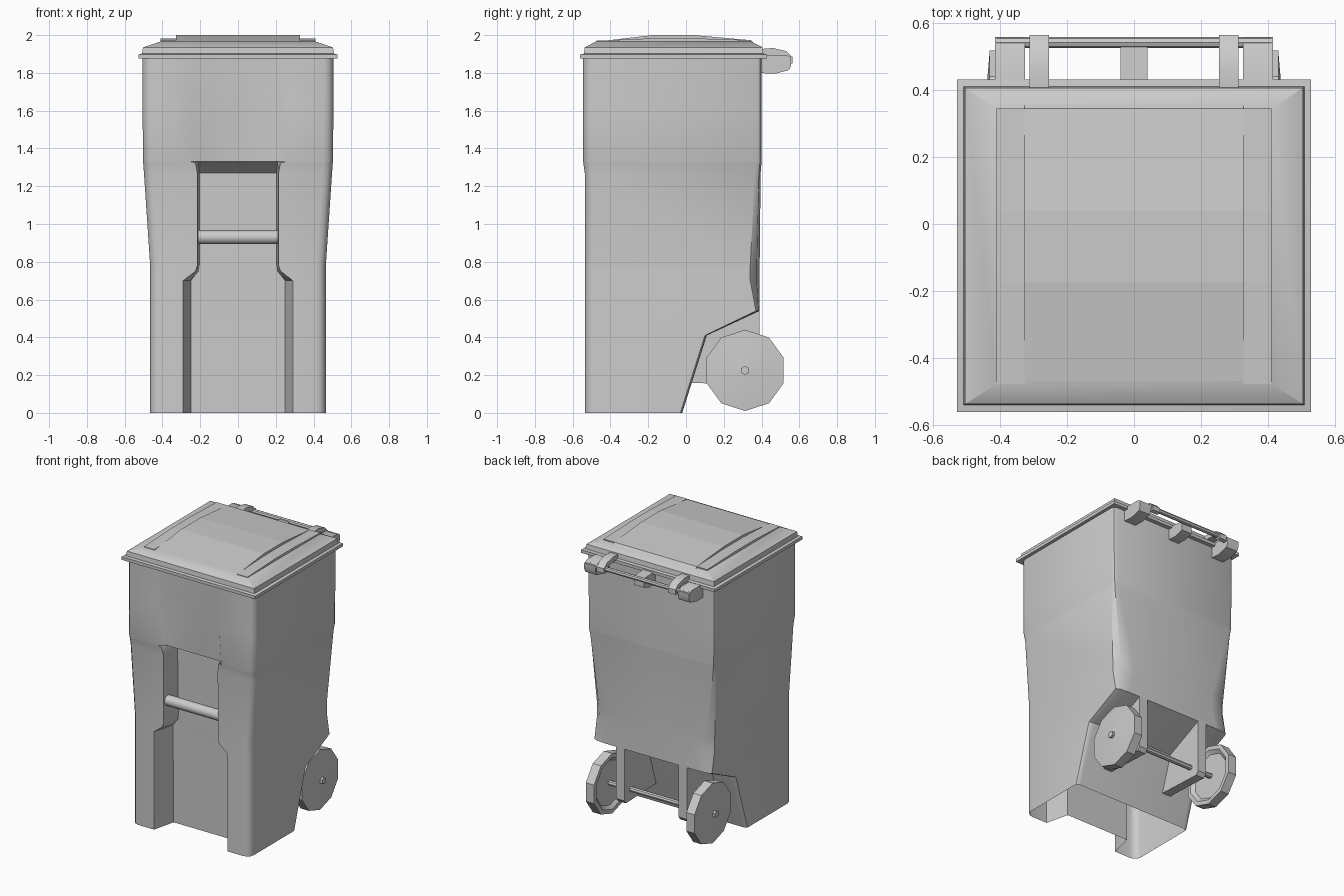
import bpy, bmesh, math
from mathutils import Matrix

if "Cube" in bpy.data.objects:
    bpy.data.objects.remove(bpy.data.objects["Cube"])


def finish(name, bm, angle=None):
    bmesh.ops.recalc_face_normals(bm, faces=bm.faces[:])
    me = bpy.data.meshes.new(name)
    bm.to_mesh(me)
    bm.free()
    ob = bpy.data.objects.new(name, me)
    bpy.context.collection.objects.link(ob)
    if angle:
        bpy.ops.object.select_all(action='DESELECT')
        ob.select_set(True)
        bpy.context.view_layer.objects.active = ob
        bpy.ops.object.shade_smooth_by_angle(angle=math.radians(angle))
    return ob


def loft(name, rings, cap=(False, False), angle=None):
    """Skin a list of closed rings with quads."""
    bm = bmesh.new()
    vs = [[bm.verts.new(p) for p in r] for r in rings]
    n = len(vs[0])
    for a, b in zip(vs, vs[1:]):
        for i in range(n):
            j = (i + 1) % n
            bm.faces.new((a[i], a[j], b[j], b[i]))
    if cap[0]:
        bm.faces.new(vs[0])
    if cap[1]:
        bm.faces.new(vs[-1])
    return finish(name, bm, angle)


def prism(name, x0, x1, profile, angle=None):
    """Extrude a (y, z) profile along x."""
    return loft(name, [[(x, y, z) for y, z in profile] for x in (x0, x1)], (True, True), angle)


def rod(name, x0, x1, y, z, r, sides=12, angle=40):
    pts = [(y + r * math.sin(2 * math.pi * i / sides), z + r * math.cos(2 * math.pi * i / sides))
           for i in range(sides)]
    return prism(name, x0, x1, pts, angle)


# Body: stacked sections with front recess and rear wheel cutaway
def section(z, w, front, floor, xi, xo, back, cx, cy):
    r = 0.05
    half = [(0, floor), (xi, floor), (xo, front), (w - r, front)]
    half += [(w - r + r * math.sin(a), front + r - r * math.cos(a))
             for a in (math.radians(30), math.radians(60), math.radians(90))]
    half += [(w, back - cy), (w - 0.3 * cx, back - 0.3 * cy), (w - cx, back), (0, back)]
    full = half + [(-x, y) for x, y in half[-2:0:-1]]
    return [(x, y, z) for x, y in full]


# z, half width, front y, recess y, recess inner x, outer x, back y, rear corner x, y
levels = [
    (1.89, .505, -.545, -.543, .22, .27, .40, .03, .03),
    (1.60, .505, -.545, -.53, .22, .27, .40, .03, .03),
    (1.33, .503, -.545, -.51, .212, .25, .40, .035, .03),
    (1.325, .502, -.544, -.46, .21, .225, .40, .036, .03),
    (1.27, .498, -.536, -.39, .205, .215, .395, .045, .03),
    (.78, .465, -.535, -.38, .205, .215, .39, .13, .05),
    (.75, .465, -.535, -.38, .21, .225, .39, .135, .05),
    (.70, .465, -.535, -.378, .25, .29, .39, .14, .05),
    (.54, .465, -.535, -.376, .25, .29, .39, .10, .02),
    (.41, .465, -.535, -.374, .25, .29, .11, .04, .01),
    (0, .465, -.535, -.37, .25, .29, -.02, .03, .01),
]
loft("bin_body", [section(*lv) for lv in levels], (False, False), 35)

# Front grab bar
rod("front_bar", -.213, .213, -.49, .93, .037)


# Lid: stepped rim rising to a shallow crown
def rect(x, y0, y1, z):
    return [(-x, y0, z), (x, y0, z), (x, y1, z), (-x, y1, z)]


loft("lid", [rect(.505, -.545, .41, 1.875), rect(.528, -.56, .43, 1.875), rect(.528, -.56, .43, 1.897),
             rect(.508, -.54, .41, 1.902), rect(.503, -.536, .405, 1.935), rect(.41, -.477, .345, 1.966)],
     (True, True), 30)
prism("lid_crown", -.327, .327, [(-.5, 1.945), (-.477, 1.965), (-.175, 2.0), (.04, 2.0),
                                 (.345, 1.973), (.37, 1.945)])
for s in (-1, 1):
    prism("lid_rib", s * .327, s * .41, [(-.477, 1.95), (-.477, 1.97), (-.175, 1.983), (.04, 1.983),
                                         (.345, 1.973), (.345, 1.95)])

# Rear hinge: body brackets, lid arms and rod
bracket = [(.38, 1.80), (.47, 1.795), (.545, 1.815), (.557, 1.84), (.557, 1.88), (.53, 1.895), (.38, 1.895)]
arm = [(.38, 1.90), (.38, 1.925), (.46, 1.932), (.53, 1.915), (.563, 1.885), (.563, 1.85),
       (.535, 1.845), (.50, 1.89)]
for s in (-1, 1):
    prism("hinge_bracket", s * .325, s * .415, bracket, 30)
    prism("lid_arm", s * .253, s * .312, arm, 30)
prism("hinge_bracket_middle", -.04, .04, [(min(y, .53), z) for y, z in bracket[:2]] +
      [(.53, 1.815), (.53, 1.88), (.38, 1.89)], 30)
rod("hinge_rod", -.41, .41, .541, 1.875, .016, 8)

# Axle, brackets and ten-sided wheels
WY, WZ = .313, .225
rod("axle", -.44, .44, WY, WZ, .018, 8)
fin = [(.39, .56), (.39, .17), (.37, .145), (.02, .16), (.08, .42), (.12, .56)]


def decagon(x, r):
    return [(x, WY + r * math.sin(math.pi * i / 5), WZ + r * math.cos(math.pi * i / 5)) for i in range(10)]


for s in (-1, 1):
    prism("axle_bracket", s * .215, s * .28, fin, 30)
    loft("wheel", [decagon(s * x, r) for x, r in
                   ((.385, .03), (.385, .16), (.365, .185), (.365, .215), (.43, .215), (.445, .03))],
         (True, True), 25)
    rod("wheel_hub", s * .43, s * .462, WY, WZ, .024, 6)
